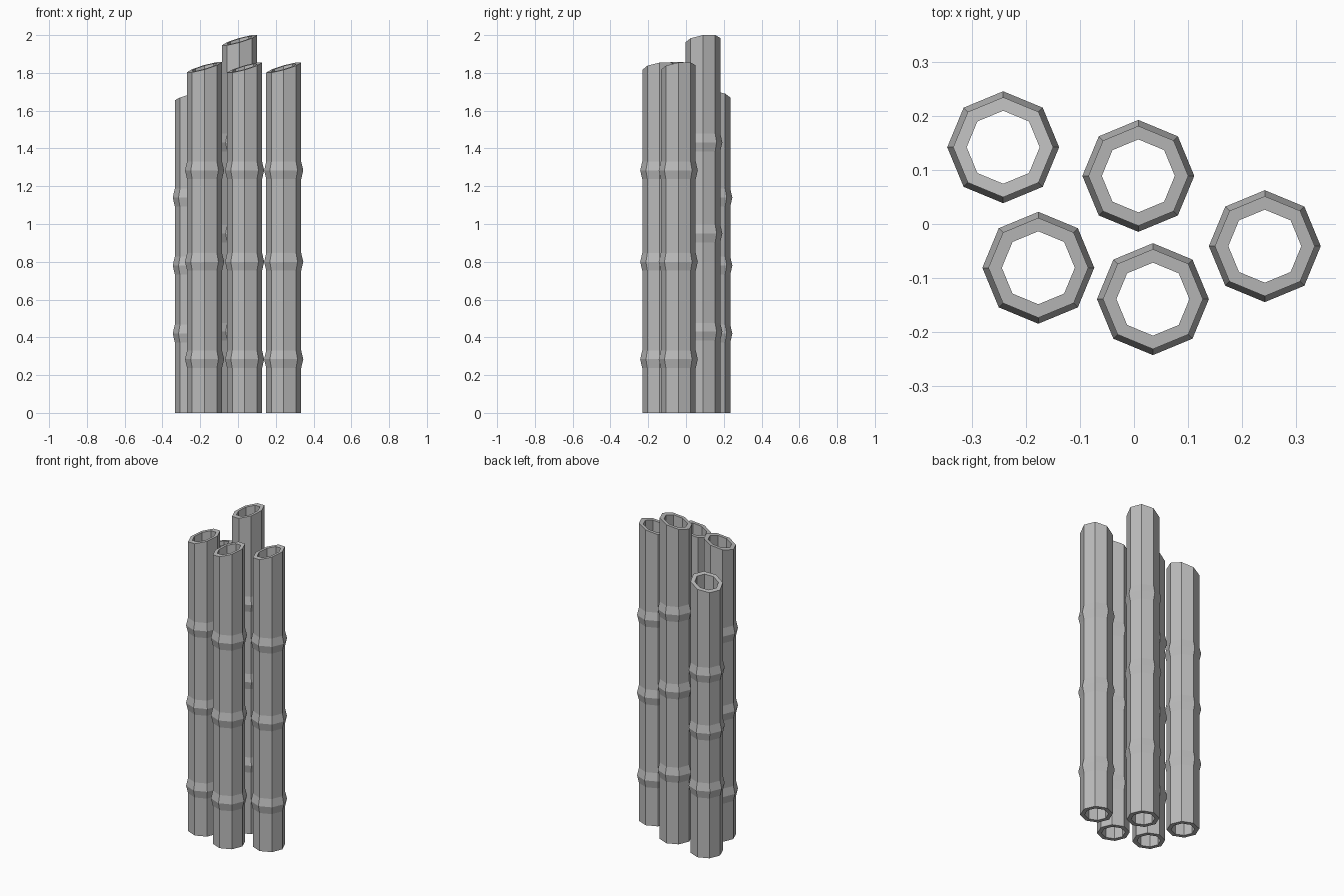
import bpy, bmesh, math

cube = bpy.data.objects.get("Cube")
if cube:
    bpy.data.objects.remove(cube, do_unlink=True)

GREY = (0.5, 0.5, 0.5, 1.0)
grey = bpy.data.materials.new("plain grey")
grey.use_nodes = True
grey.diffuse_color = GREY
grey.node_tree.nodes["Principled BSDF"].inputs["Base Color"].default_value = GREY

SIDES = 8
R_TUBE, R_NODE, R_HOLE = 0.0925, 0.1035, 0.0675
NODE_HALF = 0.047


def ring(bm, radius, height, slope=(0, 0)):
    """Octagon of vertices, optionally lying on a sloping plane."""
    verts = []
    for i in range(SIDES):
        a = 2 * math.pi * i / SIDES
        x, y = radius * math.cos(a), radius * math.sin(a)
        verts.append(bm.verts.new((x, y, height + slope[0] * x + slope[1] * y)))
    return verts


def bamboo(name, x, y, top, slope, nodes):
    """Hollow stalk with swollen nodes and a slanted cut at the top."""
    bm = bmesh.new()
    loops = [ring(bm, R_TUBE, 0)]
    for z in nodes:
        loops += [ring(bm, R_TUBE, z - NODE_HALF),
                  ring(bm, R_NODE, z),
                  ring(bm, R_TUBE, z + NODE_HALF)]
    # outer top rim, then the inner wall back down to the bottom
    loops += [ring(bm, R_TUBE, top, slope),
              ring(bm, R_HOLE, top, slope),
              ring(bm, R_HOLE, 0)]
    for a, b in zip(loops, loops[1:] + loops[:1]):
        for i in range(SIDES):
            j = (i + 1) % SIDES
            bm.faces.new((a[i], a[j], b[j], b[i]))
    bmesh.ops.recalc_face_normals(bm, faces=bm.faces)
    mesh = bpy.data.meshes.new(name)
    bm.to_mesh(mesh)
    bm.free()
    mesh.materials.append(grey)
    obj = bpy.data.objects.new(name, mesh)
    obj.location = (x, y, 0)
    bpy.context.collection.objects.link(obj)


LEAN = (0.285, 0.13)
FRONT_NODES = (0.284, 0.80, 1.284)

# three front stalks share the same node heights
bamboo("front_right_stalk", -0.177, -0.081, 1.83, LEAN, FRONT_NODES)
bamboo("front_middle_stalk", 0.035, -0.139, 1.828, LEAN, FRONT_NODES)
bamboo("front_left_stalk", 0.242, -0.041, 1.828, LEAN, FRONT_NODES)
# tall and short stalks behind
bamboo("tall_back_stalk", 0.008, 0.089, 1.973, LEAN, (0.43, 0.95, 1.432))
bamboo("short_back_stalk", -0.242, 0.142, 1.68, (0.27, -0.11), (0.42, 0.78, 1.14))
